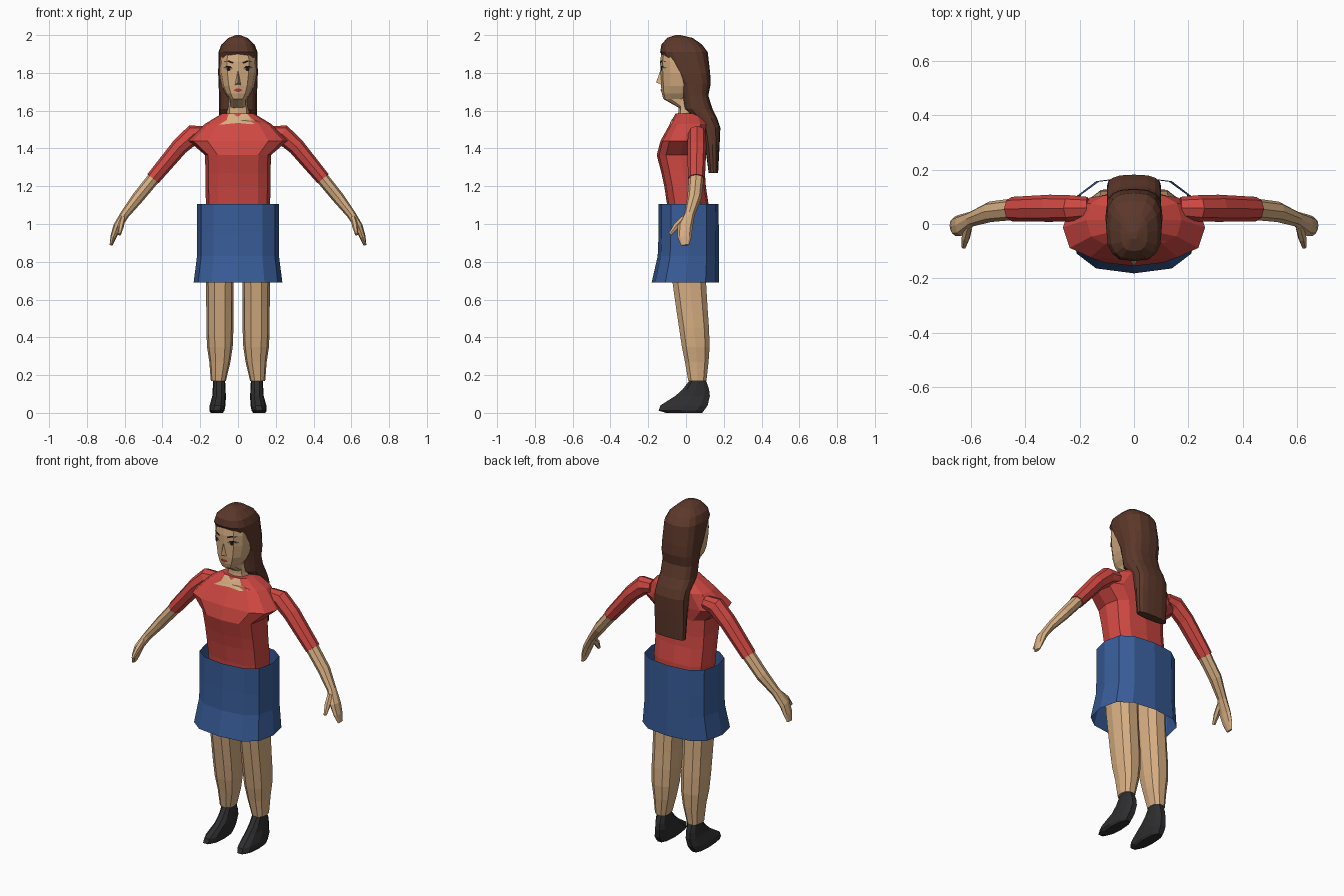
import bpy, bmesh, math
from mathutils import Vector
from mathutils.bvhtree import BVHTree

if "Cube" in bpy.data.objects:
    bpy.data.objects.remove(bpy.data.objects["Cube"])


def srgb(r, g, b):
    return [((c / 255 + 0.055) / 1.055) ** 2.4 for c in (r, g, b)] + [1]


def material(name, rgb):
    m = bpy.data.materials.new(name)
    m.diffuse_color = srgb(*rgb)
    m.use_nodes = True
    m.node_tree.nodes["Principled BSDF"].inputs["Base Color"].default_value = m.diffuse_color
    return m


SKIN = material("skin", (214, 174, 130))
RED = material("red_cloth", (208, 72, 66))
BLUE = material("blue_cloth", (56, 92, 152))
BROWN = material("brown_hair", (92, 56, 42))
BLACK = material("black_leather", (46, 46, 48))
DARK = material("dark_lash", (32, 22, 20))
WHITE = material("eye_grey", (165, 155, 145))
LIP = material("lip_red", (180, 62, 56))


def finish(name, bm, mat):
    bmesh.ops.recalc_face_normals(bm, faces=bm.faces)
    me = bpy.data.meshes.new(name)
    bm.to_mesh(me)
    bm.free()
    me.materials.append(mat)
    ob = bpy.data.objects.new(name, me)
    bpy.context.collection.objects.link(ob)
    return ob


def skin_rings(name, rings, mat, caps=True):
    """Join equal-length rings of points into a tube."""
    bm = bmesh.new()
    vs = [[bm.verts.new(p) for p in r] for r in rings]
    n = len(vs[0])
    for a, b in zip(vs, vs[1:]):
        for i in range(n):
            j = (i + 1) % n
            bm.faces.new((a[i], a[j], b[j], b[i]))
    if caps:
        bm.faces.new(vs[0])
        bm.faces.new(vs[-1])
    return finish(name, bm, mat)


def power(v, p):
    return math.copysign(abs(v) ** p, v)


def loft(name, levels, mat, n=12, p=0.8, cx=0, caps=True):
    """Levels: (z, half width, y front, y back[, x shift])."""
    rings = []
    for z, w, f, b, *dx in levels:
        x0 = cx + (math.copysign(dx[0], cx) if dx else 0)
        ring = []
        for i in range(n):
            t = 2 * math.pi * i / n
            ring.append((x0 + w * power(math.cos(t), p),
                         (f + b) / 2 + (b - f) / 2 * power(math.sin(t), p), z))
        rings.append(ring)
    return skin_rings(name, rings, mat, caps)


def limb(name, path, s, mat, n=8):
    """Path: (x, y, z, thickness radius, depth radius), mirrored by s."""
    pts = [Vector((q[0] * s, q[1], q[2])) for q in path]
    rings = []
    for i, (c, q) in enumerate(zip(pts, path)):
        d = pts[min(i + 1, len(pts) - 1)] - pts[max(i - 1, 0)]
        side = d.cross(Vector((0, 1, 0))).normalized()
        deep = side.cross(d).normalized()
        rings.append([c + side * q[3] * math.cos(2 * math.pi * k / n)
                      + deep * q[4] * math.sin(2 * math.pi * k / n) for k in range(n)])
    return skin_rings(name, rings, mat)


def plate(name, outline, target, mat, lift):
    """Thin patch of (x, z) points laid on the front of a part."""
    tree = BVHTree.FromPolygons([v.co for v in target.data.vertices],
                                [p.vertices for p in target.data.polygons])
    bm = bmesh.new()

    def drop(x, z):
        hit = tree.ray_cast(Vector((x, -2, z)), Vector((0, 1, 0)))[0]
        return bm.verts.new((x, (hit.y if hit else -0.1) - lift, z))
    n = len(outline)
    mid = drop(sum(q[0] for q in outline) / n, sum(q[1] for q in outline) / n)
    vs = [drop(*q) for q in outline]
    for i in range(n):
        bm.faces.new((mid, vs[i], vs[(i + 1) % n]))
    return finish(name, bm, mat)


# Shirt body with the wide chest
shirt = loft("shirt", [
    (1.02, .165, -.095, .12), (1.10, .17, -.10, .12), (1.20, .172, -.115, .105),
    (1.27, .172, -.13, .10), (1.365, .175, -.155, .10), (1.44, .262, -.135, .11),
    (1.53, .175, -.085, .115), (1.585, .085, -.055, .085)], RED, p=0.7)
plate("neckline", [(-.05, 1.582), (.05, 1.582), (.07, 1.555), (.12, 1.54), (.07, 1.528),
                   (0, 1.535), (-.10, 1.525), (-.06, 1.55)], shirt, SKIN, .004)

# Open skirt
loft("skirt", [(1.105, .217, -.145, .172), (.95, .217, -.145, .174), (.83, .217, -.15, .175),
               (.69, .235, -.182, .176)], BLUE, p=0.75, caps=False)

# Neck and head
loft("neck", [(1.50, .07, -.05, .07), (1.60, .058, -.04, .06), (1.70, .055, -.04, .06)], SKIN, n=8)
head = loft("head", [
    (1.605, .045, -.02, .06), (1.662, .045, -.12, .06), (1.69, .066, -.128, .07),
    (1.73, .084, -.132, .09), (1.80, .098, -.135, .11), (1.86, .10, -.137, .11),
    (1.91, .097, -.13, .10), (1.96, .06, -.09, .06)], SKIN, p=0.8)
bm = bmesh.new()
nose = [bm.verts.new(q) for q in ((0, -.13, 1.83), (-.017, -.125, 1.735),
                                  (.017, -.125, 1.735), (0, -.158, 1.75))]
for tri in ((0, 1, 3), (0, 3, 2), (1, 2, 3), (0, 2, 1)):
    bm.faces.new([nose[i] for i in tri])
finish("nose", bm, SKIN)

# Lips, eyes, lashes and brows
plate("lips", [(-.024, 1.708), (-.008, 1.718), (.008, 1.718), (.024, 1.708), (0, 1.697)],
      head, LIP, .004)
for s, side in ((-1, "left"), (1, "right")):
    def facial(part, pts, mat, lift):
        plate(side + "_" + part, [(x * s, z) for x, z in pts], head, mat, lift)
    facial("eye", [(.027, 1.818), (.042, 1.83), (.06, 1.83), (.073, 1.82), (.05, 1.809)], WHITE, .003)
    facial("iris", [(.05 + .011 * math.cos(k * math.pi / 3), 1.82 + .011 * math.sin(k * math.pi / 3))
                    for k in range(6)], DARK, .006)
    facial("lash", [(.025, 1.822), (.042, 1.836), (.06, 1.837), (.079, 1.826), (.06, 1.829),
                    (.042, 1.829)], DARK, .007)
    facial("brow", [(.024, 1.857), (.05, 1.867), (.077, 1.858), (.05, 1.857), (.026, 1.848)], DARK, .005)

# Long hair: cap, sides behind the face, and the fall down the back
loft("hair", [
    (2.0, .012, -.055, -.03), (1.985, .05, -.10, .035), (1.95, .088, -.13, .085),
    (1.91, .103, -.137, .115), (1.80, .105, -.075, .128), (1.74, .103, -.035, .13),
    (1.68, .10, -.02, .118), (1.61, .10, -.01, .14), (1.56, .10, .04, .165),
    (1.51, .10, .08, .182), (1.42, .10, .10, .178), (1.27, .097, .12, .17)], BROWN, n=16, p=0.72)

for s, side in ((-1, "left"), (1, "right")):
    # Sleeve, forearm with hand, thumb
    limb(side + "_sleeve", [(.17, .06, 1.485, .035, .04), (.235, .058, 1.475, .052, .048),
                            (.31, .058, 1.408, .045, .05), (.45, .055, 1.24, .038, .045)], s, RED)
    limb(side + "_arm", [(.44, .055, 1.25, .034, .04), (.53, .045, 1.14, .032, .038),
                         (.60, .018, 1.05, .024, .028), (.64, -.005, .985, .022, .04),
                         (.66, -.008, .93, .016, .036), (.672, -.005, .888, .008, .022)], s, SKIN)
    limb(side + "_thumb", [(.61, -.01, 1.03, .015, .018), (.62, -.05, .99, .016, .018),
                           (.628, -.085, .945, .009, .009)], s, SKIN, n=6)
    # Leg
    loft(side + "_leg", [
        (1.05, .078, -.08, .11), (.85, .078, -.085, .11), (.69, .073, -.075, .11),
        (.55, .072, -.055, .118), (.45, .072, -.04, .125), (.35, .068, -.025, .128),
        (.27, .056, -.008, .122), (.17, .04, .01, .11, .008)], SKIN, n=10, cx=s * .096)
    # Pointed shoe
    loft(side + "_shoe", [
        (0.0, .032, -.11, .09, .012), (.012, .04, -.15, .10, .012), (.04, .042, -.14, .12, .008),
        (.09, .036, -.06, .13), (.125, .034, -.02, .125), (.17, .032, .015, .108)],
        BLACK, n=10, cx=s * .10)
